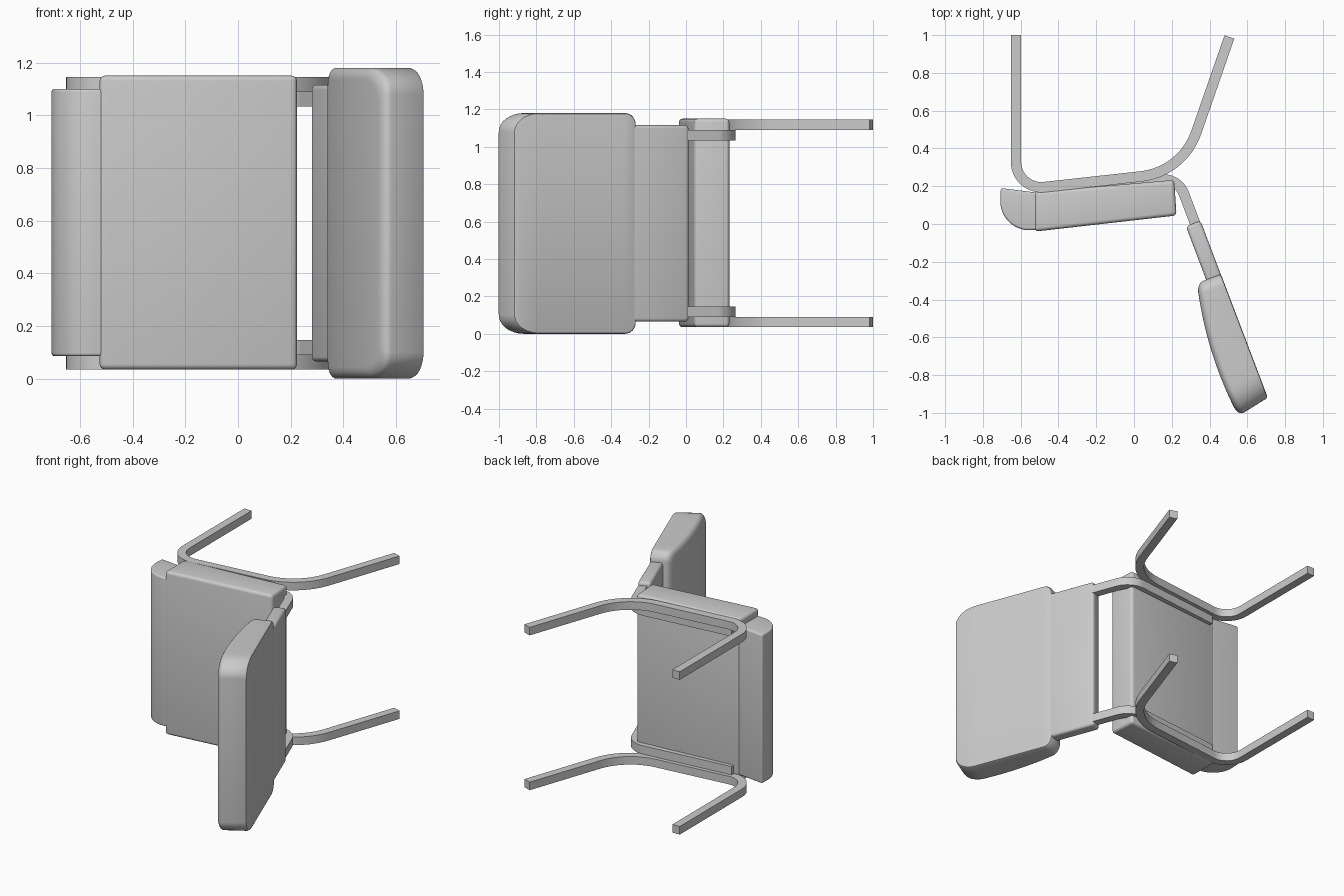
import bpy, bmesh, math
from mathutils import Vector

if "Cube" in bpy.data.objects:
    bpy.data.objects.remove(bpy.data.objects["Cube"])

MID = 0.59  # mirror height of the chair, which lies on its side


def fillet(pts, cuts, n=12):
    """Round the corners of a 2D path; cuts = tangent lengths."""
    out = []
    for i, (p, t) in enumerate(zip(pts, cuts)):
        p = Vector(p)
        if not t:
            out.append(p)
            continue
        a = (Vector(pts[i - 1]) - p).normalized()
        b = (Vector(pts[(i + 1) % len(pts)]) - p).normalized()
        half = a.angle(b) / 2
        c = p + (a + b).normalized() * (t / math.cos(half))
        va, vb = (p + a * t - c).normalized(), (p + b * t - c).normalized()
        r = t * math.tan(half)
        out += [c + va.slerp(vb, k / n) * r for k in range(n + 1)]
    return out


def finish(name, bm, bevel=0, segs=4):
    bmesh.ops.recalc_face_normals(bm, faces=bm.faces)
    if bevel:
        edges = [e for e in bm.edges if e.calc_face_angle(0) > math.radians(35)]
        bmesh.ops.bevel(bm, geom=edges, offset=bevel, segments=segs,
                        profile=0.5, affect='EDGES', clamp_overlap=True)
    me = bpy.data.meshes.new(name)
    bm.to_mesh(me)
    bm.free()
    ob = bpy.data.objects.new(name, me)
    bpy.context.collection.objects.link(ob)
    bpy.ops.object.select_all(action='DESELECT')
    ob.select_set(True)
    bpy.context.view_layer.objects.active = ob
    bpy.ops.object.shade_smooth_by_angle(angle=math.radians(35))
    return ob


def prism(name, pts, z0, z1, bevel=0, segs=4):
    bm = bmesh.new()
    f = bm.faces.new([bm.verts.new((p[0], p[1], z0)) for p in pts])
    r = bmesh.ops.extrude_face_region(bm, geom=[f])
    top = [v for v in r['geom'] if isinstance(v, bmesh.types.BMVert)]
    bmesh.ops.translate(bm, verts=top, vec=(0, 0, z1 - z0))
    if not any(len(g.verts) == len(pts) and abs(g.calc_center_median().z - z0) < 1e-6
               for g in bm.faces):
        bm.faces.new([v for v in bm.verts if abs(v.co.z - z0) < 1e-6])
    return finish(name, bm, bevel, segs)


def bar(name, path, w, z0, z1):
    """Square bar swept along a flat path."""
    bm = bmesh.new()
    rings = []
    for i, p in enumerate(path):
        d0 = (p - path[i - 1]).normalized() if i else None
        d1 = (path[i + 1] - p).normalized() if i < len(path) - 1 else None
        d = ((d0 or d1) + (d1 or d0)).normalized()
        n = Vector((-d.y, d.x)) * w / 2
        a, b = p + n, p - n
        rings.append([bm.verts.new(c) for c in
                      ((*a, z0), (*b, z0), (*b, z1), (*a, z1))])
    for r, s in zip(rings, rings[1:]):
        for k in range(4):
            bm.faces.new((r[k], r[(k + 1) % 4], s[(k + 1) % 4], s[k]))
    bm.faces.new(rings[0])
    bm.faces.new(rings[-1])
    return finish(name, bm)


# Seat: main slab and narrower rounded front lip
prism("seat", [(-0.525, -0.04), (0.225, 0.045), (0.213, 0.233), (-0.525, 0.17)],
      0.035, 1.15, 0.02)
lip = fillet([(-0.705, 0.19), (-0.715, -0.043), (-0.45, -0.027),
              (-0.45, 0.165), (-0.53, 0.168)], [0, 0.17, 0, 0, 0])
prism("seat_front_lip", lip, 0.085, 1.10, 0.012)

# Leg frames and backrest supports, one pair per side
leg = fillet([(-0.625, 1.0), (-0.625, 0.179), (0.257, 0.276), (0.505, 0.99)],
             [0, 0.15, 0.22, 0])
support = fillet([(-0.48, 0.17), (0.232, 0.245), (0.45, -0.33)], [0, 0.09, 0])
for side, s in (("lower", -1), ("upper", 1)):
    for name, path, a, b in (("leg_frame", leg, 0.5, 0.555),
                             ("backrest_support", support, 0.443, 0.5)):
        z = sorted((MID + s * a, MID + s * b))
        bar(f"{name}_{side}", path, 0.055, *z)

# Thin backrest panel
prism("backrest_panel", [(0.275, -0.013), (0.352, 0.018), (0.478, -0.315),
                         (0.401, -0.346)], 0.065, 1.115, 0.018)


# Backrest cushion: rounded outline lofted through its thickness, bulged front
def cushion():
    origin, along, out = Vector((0.46, -0.265)), Vector((0.355, -0.935)), Vector((-0.935, -0.355))
    length, h = 0.7, 0.59

    def front(u):
        return 0.135 + 0.26 * u - 0.28 * u * u

    def half_outline(inset):
        pts, n = [], 8
        for k in range(n + 1):  # corner next to the seat
            t = math.pi / 2 * k / n
            pts.append((0.06 - 0.06 * math.cos(t), h - 0.06 + 0.06 * math.sin(t)))
        for k in range(1, 8):   # long edge
            pts.append((0.06 + (length - 0.2) * k / 8, h))
        for k in range(n + 1):  # far corner, longer taper
            t = math.pi / 2 * k / n
            pts.append((length - 0.14 + 0.14 * math.sin(t), h - 0.1 + 0.1 * math.cos(t)))
        c = length / 2
        return [(c + (u - c) * (1 - inset / c), z * (1 - inset / h)) for u, z in pts]

    bm = bmesh.new()
    levels = [(0.012, 0, 0), (0.004, 0.003, 0), (0, 0.012, 0)]
    for k in range(7):          # soft front edge
        t = math.pi / 2 * k / 6
        levels.append((0.045 * (1 - math.cos(t)), -0.035 * (1 - math.sin(t)), 1))
    rings = []
    for inset, off, is_front in levels:
        ring = []
        half = half_outline(inset)
        for u, z in half + [(u, -z) for u, z in reversed(half)]:
            v = off + (front(u) if is_front else 0)
            p = origin + along * (u * (1 + 0.28 * v)) + out * v
            ring.append(bm.verts.new((p.x, p.y, MID + z)))
        rings.append(ring)
    n = len(rings[0])
    for r, s in zip(rings, rings[1:]):
        for k in range(n):
            bm.faces.new((r[k], r[(k + 1) % n], s[(k + 1) % n], s[k]))
    for r in (rings[0], rings[-1]):
        for k in range(n // 2 - 1):
            bm.faces.new((r[k], r[k + 1], r[n - 2 - k], r[n - 1 - k]))
    finish("backrest_cushion", bm)


cushion()
